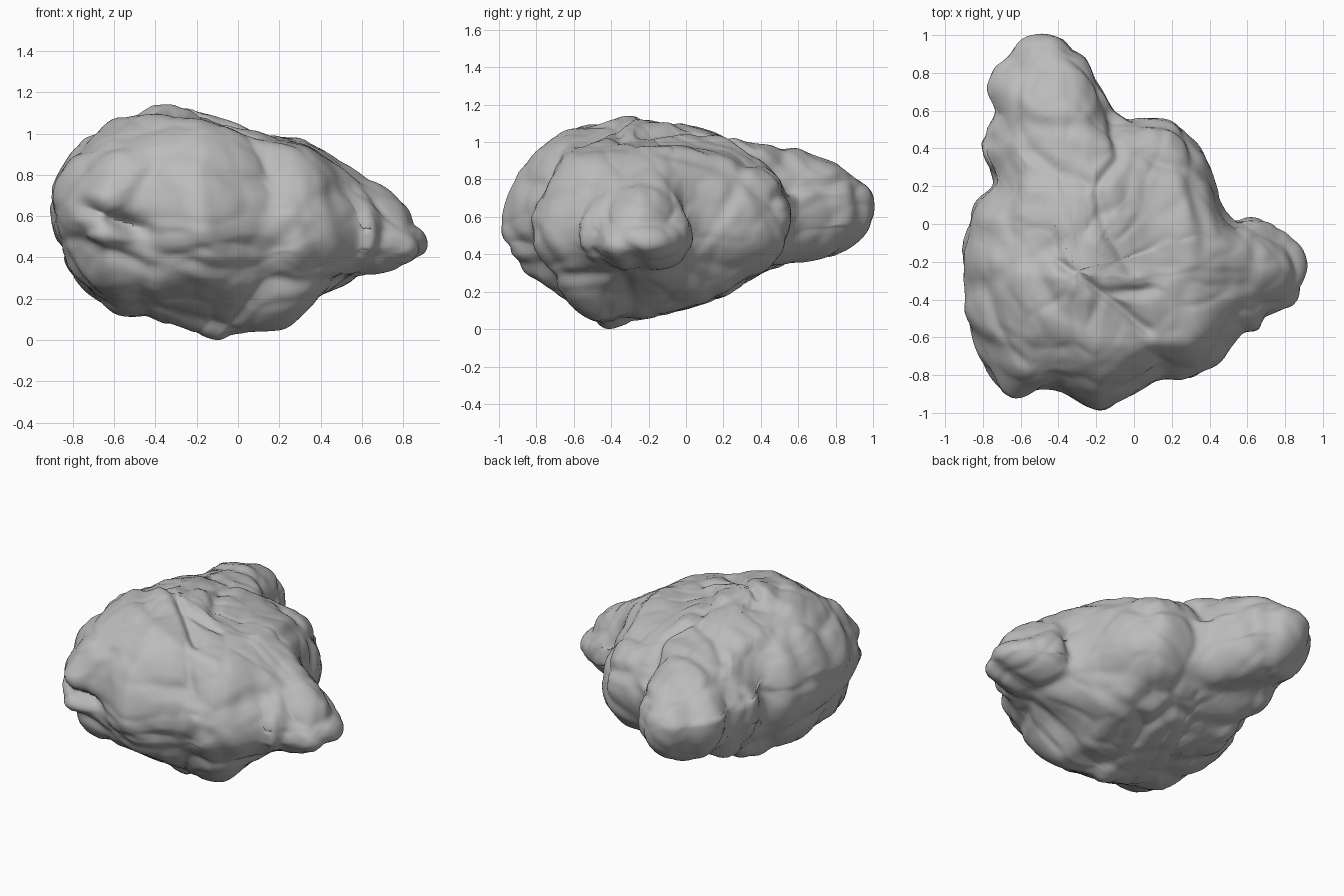
import bpy, bmesh, math
from mathutils import Vector, noise, kdtree

cube = bpy.data.objects.get("Cube")
if cube:
    bpy.data.objects.remove(cube, do_unlink=True)

# Widest outline of the boulder, counter-clockwise from the left tip
OUTLINE = [Vector(p) for p in (
    (.9, -.25), (.86, -.12), (.75, -.03), (.64, .02), (.53, .02), (.44, .17),
    (.36, .35), (.27, .48), (.18, .54), (-.02, .55), (-.12, .6), (-.18, .72),
    (-.26, .88), (-.4, .99), (-.55, 1), (-.66, .9), (-.76, .73), (-.73, .6),
    (-.8, .43), (-.73, .22), (-.86, .06), (-.9, -.3), (-.87, -.58),
    (-.78, -.78), (-.66, -.93), (-.42, -.88), (-.18, -.99), (0, -.89),
    (.15, -.8), (.3, -.81), (.45, -.72), (.56, -.56), (.65, -.55),
    (.72, -.48), (.85, -.4))]
CENTRE = Vector((-.3, -.25, 0))
STEPS, RINGS = 7, 56
EDGE = .19     # width of the rounded border
PEAK = 1.12

# Crest height and keel height along x, then along y
CREST_X = [(-.9, .84), (-.8, .92), (-.6, 1.05), (-.4, 1.12), (-.25, 1.12),
           (0, 1.06), (.12, 1), (.3, .98), (.4, .93), (.6, .8), (.9, .55)]
CREST_Y = [(-1, .84), (-.8, .96), (-.6, 1.05), (-.25, 1.12), (0, 1.07),
           (.2, 1.03), (.4, .97), (.6, .95), (.8, .87), (1, .8)]
KEEL_X = [(-.9, .36), (-.8, .28), (-.6, .12), (-.3, .06), (-.1, 0),
          (.2, .05), (.4, .2), (.6, .3), (.9, .36)]
KEEL_Y = [(-1, .38), (-.8, .26), (-.6, .13), (-.4, 0), (-.2, .04), (0, .1),
          (.2, .17), (.4, .27), (.6, .35), (.8, .36), (1, .42)]

# Cracks across the upper surface
CRACKS = [
    [(-.55, .38), (-.4, .28), (-.2, .2), (-.13, -.05), (0, -.25)],
    [(-.4, -.2), (-.15, -.38), (.1, -.35)],
    [(-.15, -.38), (.08, -.56)],
    [(-.2, .2), (-.08, .35), (-.1, .6)],
]


def smooth_loop(points):
    """Closed Catmull-Rom curve through the points."""
    result = []
    for i in range(len(points)):
        a, b, c, d = (points[(i + k - 1) % len(points)] for k in range(4))
        for s in range(STEPS):
            t = s / STEPS
            result.append(b + (c - a) * t / 2
                          + (a - b * 2.5 + c * 2 - d / 2) * t ** 2
                          + (b * 3 - a - c * 3 + d) * t ** 3 / 2)
    return result


def read_profile(profile, position):
    position = max(profile[0][0], min(profile[-1][0], position))
    for (a, low), (b, high) in zip(profile, profile[1:]):
        if position <= b:
            return low + (high - low) * (position - a) / (b - a)


def crest(p):
    return read_profile(CREST_X, p.x) + read_profile(CREST_Y, p.y) - PEAK


def keel(p):
    return math.hypot(read_profile(KEEL_X, p.x), read_profile(KEEL_Y, p.y))


def waist(p):
    return .56 - .12 * p.x + .05 * p.y


def segment_distance(p, a, b):
    a, b = Vector(a), Vector(b)
    t = max(0, min(1, (p - a).dot(b - a) / (b - a).length_squared))
    return (p - a - (b - a) * t).length


def relief(p, normal):
    """Outward offset: broad facets, slanted strata, cracks and a front slot."""
    warp = p + noise.noise_vector(p * 2) * .15
    near = noise.voronoi(warp * 2.5)[0]
    bump = .08 * (min(near[1] - near[0], .3) - .15)
    along = Vector((.85 * p.x - .5 * p.y, (.5 * p.x + .85 * p.y) * 4, p.z * 2))
    bump += .025 * noise.noise(along * 1.3 + Vector((4, 1, 7)))
    fine = noise.voronoi(warp * 5)[0]
    bump += .03 * (min(fine[1] - fine[0], .25) - .12)
    if normal.z > .2:
        gap = min(segment_distance(p.xy, a, b)
                  for line in CRACKS for a, b in zip(line, line[1:]))
        bump -= .03 * math.exp(-(gap / .03) ** 2)
    if p.y < -.5:
        across = math.exp(-((p.x + .6) / .17) ** 4)
        slope = p.z + .35 * (p.x + .6)
        bump -= .09 * across * math.exp(-((slope - .57) / .05) ** 2)
        bump -= .03 * across * math.exp(-((slope - .4) / .03) ** 2)
    return bump


# Boulder body: crest and keel surfaces meeting in a rounded border
bm = bmesh.new()
rim = [p.to_3d() for p in smooth_loop(OUTLINE)]
border = kdtree.KDTree(len(rim))
for index, p in enumerate(rim):
    border.insert(p, index)
border.balance()
rim_verts = [bm.verts.new((p.x, p.y, waist(p))) for p in rim]


def place(p, height):
    """Point of the crest or keel surface, drawn to the waist at the border."""
    inset = min(1, border.find(p)[2] / EDGE)
    rise = math.sqrt(1 - (1 - inset) ** 2)
    shifted = p + noise.noise_vector(p * 2.5) * .06
    z = waist(p) + (height(shifted) - waist(p)) * rise
    return bm.verts.new((p.x, p.y, z))


def close_half(height, upward):
    previous = rim_verts
    for ring in range(1, RINGS):
        inward = math.cos(ring / RINGS * math.pi / 2)
        verts = [place(CENTRE.lerp(p, inward), height) for p in rim]
        for i in range(len(rim)):
            j = (i + 1) % len(rim)
            quad = [previous[i], previous[j], verts[j], verts[i]]
            bm.faces.new(quad if upward else quad[::-1])
        previous = verts
    middle = place(CENTRE, height)
    for i in range(len(rim)):
        tri = [previous[i], previous[(i + 1) % len(rim)], middle]
        bm.faces.new(tri if upward else tri[::-1])


close_half(crest, True)
close_half(keel, False)

# Rocky surface
for _ in range(3):
    bmesh.ops.smooth_vert(bm, verts=bm.verts, factor=.5,
                          use_axis_x=True, use_axis_y=True, use_axis_z=True)
bm.normal_update()
moved = [v.co + v.normal * relief(v.co, v.normal) for v in bm.verts]
for v, co in zip(bm.verts, moved):
    v.co = co
bmesh.ops.smooth_vert(bm, verts=bm.verts, factor=.5,
                      use_axis_x=True, use_axis_y=True, use_axis_z=True)

# Rest on the ground
lowest = min(v.co.z for v in bm.verts)
bmesh.ops.translate(bm, verts=bm.verts, vec=(0, 0, -lowest))

mesh = bpy.data.meshes.new("boulder")
bm.to_mesh(mesh)
bm.free()
boulder = bpy.data.objects.new("boulder", mesh)
bpy.context.collection.objects.link(boulder)

# Plain stone colour
stone = bpy.data.materials.new("stone grey")
stone.use_nodes = True
colour = (.5, .5, .5, 1)
stone.diffuse_color = colour
stone.node_tree.nodes["Principled BSDF"].inputs["Base Color"].default_value = colour
mesh.materials.append(stone)

bpy.context.view_layer.objects.active = boulder
boulder.select_set(True)
bpy.ops.object.shade_smooth_by_angle(angle=math.radians(50))
